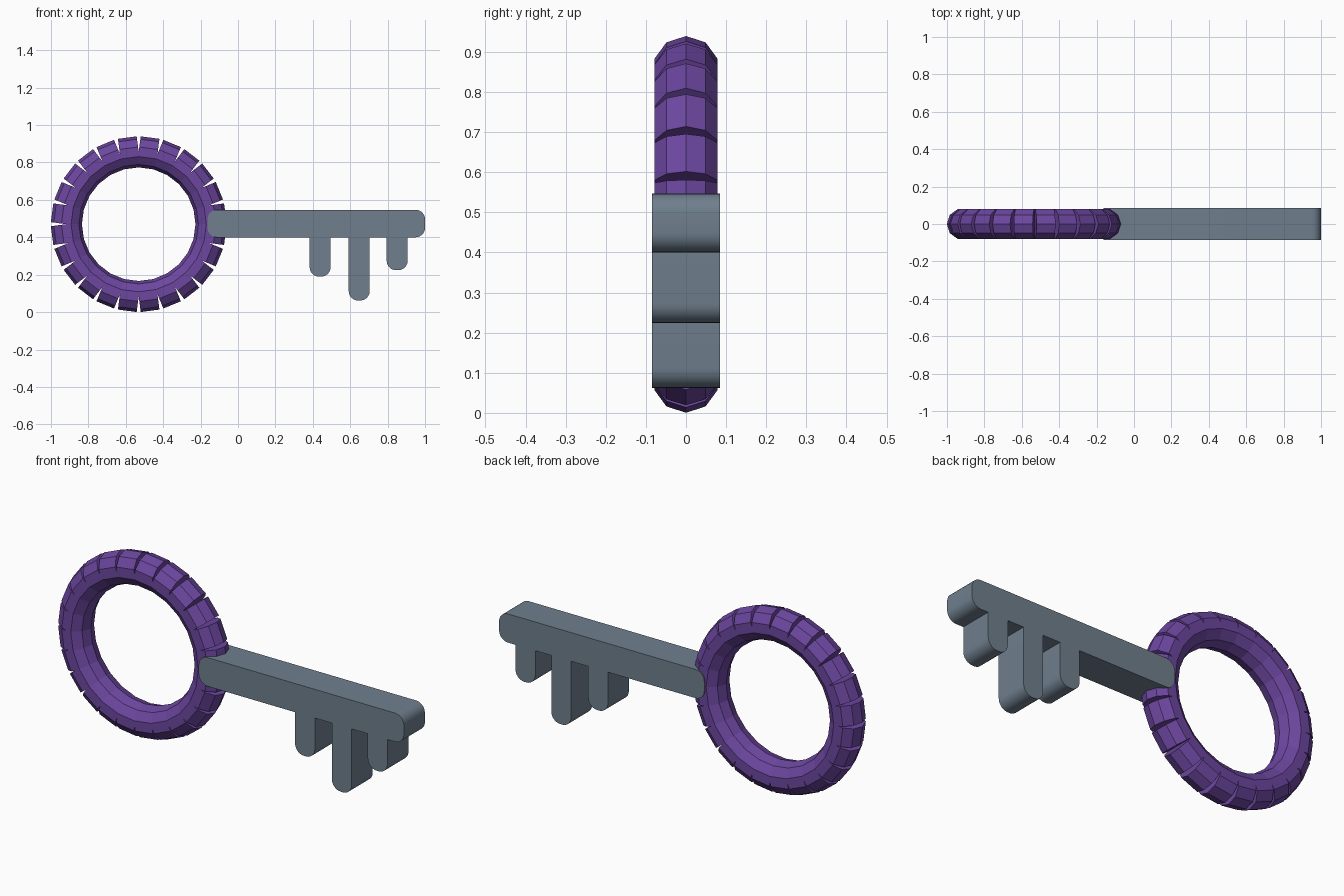
import bpy, bmesh, math
from mathutils import Matrix, Vector

cube = bpy.data.objects.get("Cube")
if cube:
    bpy.data.objects.remove(cube, do_unlink=True)


def material(name, rgb):
    mat = bpy.data.materials.new(name)
    mat.use_nodes = True
    mat.diffuse_color = (*rgb, 1)
    mat.node_tree.nodes["Principled BSDF"].inputs["Base Color"].default_value = (*rgb, 1)
    return mat


def add_object(name, bm, mat):
    bmesh.ops.recalc_face_normals(bm, faces=bm.faces)
    mesh = bpy.data.meshes.new(name)
    bm.to_mesh(mesh)
    bm.free()
    mesh.materials.append(mat)
    obj = bpy.data.objects.new(name, mesh)
    bpy.context.collection.objects.link(obj)
    return obj


def rounded_plate(name, x0, x1, z0, z1, radius, round_top, mat):
    """Rounded rectangle in the XZ plane, extruded through the key's thickness."""
    outline = []
    corners = [(x1, z1, 0), (x0, z1, 1), (x0, z0, 2), (x1, z0, 3)]
    for x, z, quarter in corners:
        if quarter < 2 and not round_top:
            outline.append((x, z))
            continue
        cx = x - radius if x == x1 else x + radius
        cz = z - radius if z == z1 else z + radius
        for i in range(STEPS + 1):
            a = (quarter + i / STEPS) * math.pi / 2
            outline.append((cx + radius * math.cos(a), cz + radius * math.sin(a)))
    bm = bmesh.new()
    face = bm.faces.new([bm.verts.new((x, -DEPTH, z)) for x, z in outline])
    ext = bmesh.ops.extrude_face_region(bm, geom=[face])
    moved = [v for v in ext["geom"] if isinstance(v, bmesh.types.BMVert)]
    bmesh.ops.translate(bm, verts=moved, vec=(0, 2 * DEPTH, 0))
    obj = add_object(name, bm, mat)
    bpy.ops.object.select_all(action="DESELECT")
    obj.select_set(True)
    bpy.context.view_layer.objects.active = obj
    bpy.ops.object.shade_smooth_by_angle(angle=math.radians(30))
    return obj


STEPS = 6
DEPTH = 0.085
purple = material("purple", (0.15, 0.062, 0.35))
slate = material("slate grey", (0.16, 0.213, 0.27))

# Handle ring: straight ten-sided segments whose outer ends leave wedge gaps
SEGMENTS, SIDES = 24, 10
RING_RADIUS, TUBE_RADIUS = 0.384, 0.083
centre = Vector((-0.531, 0, 0.47))
length = 2 * RING_RADIUS * math.tan(math.pi / SEGMENTS)
bm = bmesh.new()
for i in range(SEGMENTS):
    angle = (i + 0.5) * 2 * math.pi / SEGMENTS
    place = (Matrix.Translation(centre) @ Matrix.Rotation(-angle, 4, "Y")
             @ Matrix.Translation((RING_RADIUS, 0, 0)))
    made = bmesh.ops.create_cone(bm, cap_ends=True, segments=SIDES, radius1=TUBE_RADIUS,
                                 radius2=TUBE_RADIUS, depth=length)
    # Turn the section so that one corner points straight outward
    first = max(made["verts"], key=lambda v: v.co.x)
    turn = Matrix.Rotation(-math.atan2(first.co.y, first.co.x), 4, "Z")
    bmesh.ops.transform(bm, matrix=place @ turn, verts=made["verts"])
add_object("handle_ring", bm, purple)

# Shaft
rounded_plate("shaft", -0.163, 1.0, 0.4, 0.547, 0.05, True, slate)

# Teeth hanging from the shaft
for name, x, bottom in (("inner_tooth", 0.439, 0.19),
                        ("middle_tooth", 0.648, 0.062),
                        ("outer_tooth", 0.851, 0.224)):
    rounded_plate(name, x - 0.056, x + 0.056, bottom, 0.45, 0.05, False, slate)
